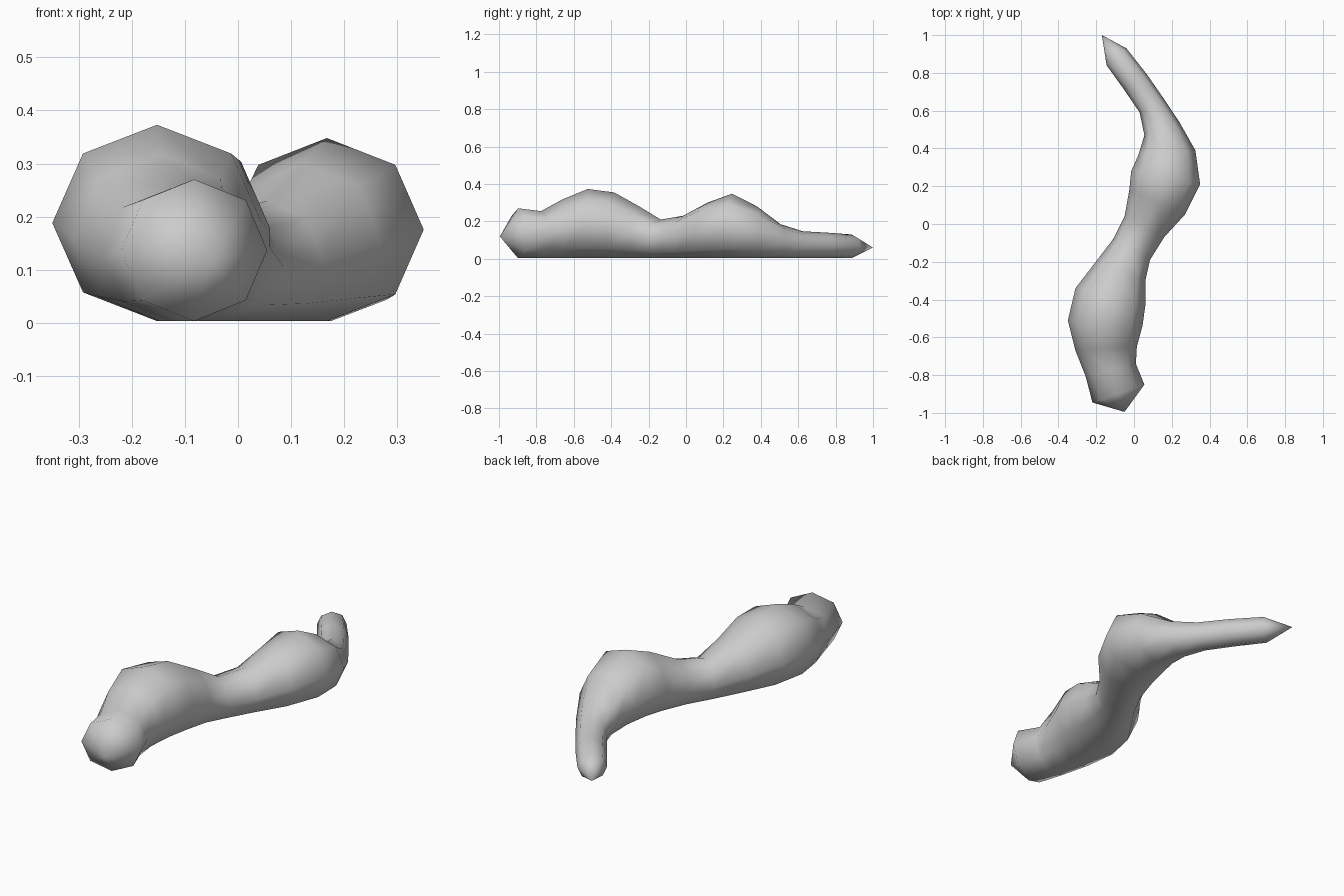
import bpy, bmesh, math
from mathutils import Vector

if "Cube" in bpy.data.objects:
    bpy.data.objects.remove(bpy.data.objects["Cube"])

# Body sections, head to tail: left x, left y, right x, right y, top z
SECTIONS = [
    (-0.22, -0.945, 0.055, -0.85, 0.270),
    (-0.255, -0.81, 0.010, -0.74, 0.255),
    (-0.31, -0.67, 0.015, -0.65, 0.318),
    (-0.35, -0.51, 0.045, -0.54, 0.373),
    (-0.31, -0.34, 0.060, -0.43, 0.355),
    (-0.21, -0.21, 0.060, -0.30, 0.283),
    (-0.11, -0.08, 0.085, -0.19, 0.210),
    (-0.05, 0.04, 0.160, -0.07, 0.230),
    (-0.025, 0.18, 0.270, 0.05, 0.300),
    (-0.015, 0.28, 0.350, 0.21, 0.348),
    (0.025, 0.37, 0.325, 0.39, 0.280),
    (0.055, 0.47, 0.240, 0.54, 0.185),
    (0.030, 0.59, 0.160, 0.66, 0.147),
    (-0.055, 0.715, 0.070, 0.79, 0.140),
    (-0.145, 0.84, -0.040, 0.93, 0.130),
]
HEAD_TIP, TAIL_TIP = (-0.05, -0.995, 0.12), (-0.17, 1.0, 0.06)
SIDES = 8
FLOOR = 0.003

bm = bmesh.new()


def add_ring(lx, ly, rx, ry, top):
    """Eight-sided upright section with a corner at the top and each side."""
    left, right = Vector((lx, ly, 0)), Vector((rx, ry, 0))
    centre, half = (left + right) / 2, (right - left) / 2
    mid, height = (top + FLOOR) / 2, (top - FLOOR) / 2
    ring = []
    for i in range(SIDES):
        a = 2 * math.pi * i / SIDES
        p = centre + half * math.cos(a)
        ring.append(bm.verts.new((p.x, p.y, mid + height * math.sin(a))))
    return ring


# Tapering winding body
rings = [add_ring(*s) for s in SECTIONS]
for a, b in zip(rings, rings[1:]):
    for i in range(SIDES):
        j = (i + 1) % SIDES
        bm.faces.new((a[i], a[j], b[j], b[i]))

# Pointed ends
for ring, tip in ((rings[0], HEAD_TIP), (rings[-1], TAIL_TIP)):
    v = bm.verts.new(tip)
    for i in range(SIDES):
        bm.faces.new((ring[i], ring[(i + 1) % SIDES], v))

bmesh.ops.recalc_face_normals(bm, faces=bm.faces)
for f in bm.faces:
    f.smooth = True
mesh = bpy.data.meshes.new("winding_body")
bm.to_mesh(mesh)
bm.free()
bpy.context.collection.objects.link(bpy.data.objects.new("winding_body", mesh))
